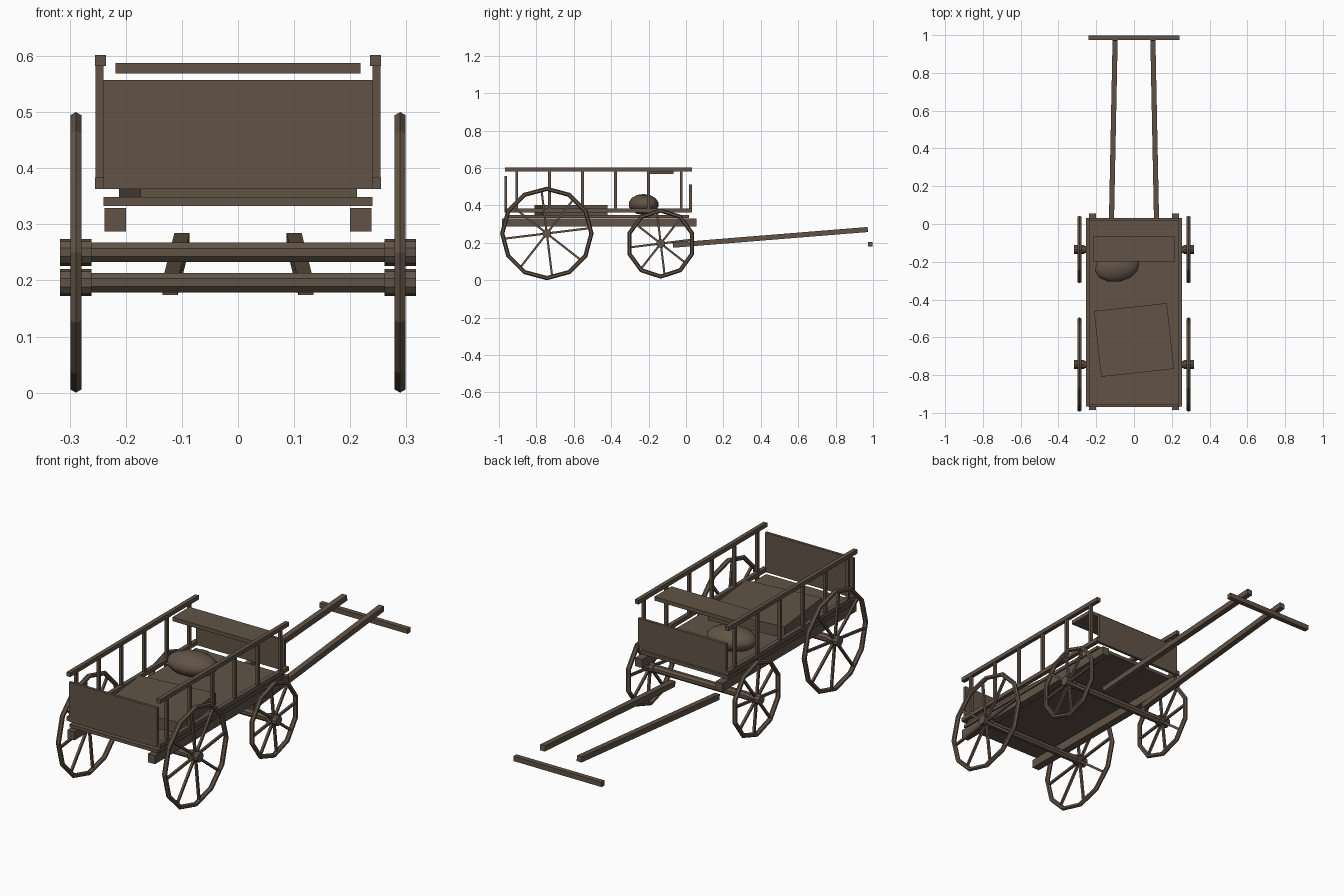
import bpy, math
from mathutils import Vector, Matrix

if "Cube" in bpy.data.objects:
    bpy.data.objects.remove(bpy.data.objects["Cube"], do_unlink=True)

wood = bpy.data.materials.new("weathered_brown_wood")
wood.use_nodes = True
colour = (0.122, 0.088, 0.063, 1)
wood.diffuse_color = colour
bsdf = wood.node_tree.nodes["Principled BSDF"]
bsdf.inputs["Base Color"].default_value = colour
bsdf.inputs["Roughness"].default_value = 0.9


def finish(name):
    ob = bpy.context.object
    ob.name = name
    ob.data.materials.append(wood)
    return ob


def box(name, centre, size, turn=0):
    bpy.ops.mesh.primitive_cube_add(size=1, location=centre, rotation=(0, 0, turn))
    ob = finish(name)
    ob.scale = size
    return ob


def beam(name, start, end, thick):
    """Square bar between two points."""
    a, b = Vector(start), Vector(end)
    ob = box(name, (a + b) / 2, (thick, thick, (b - a).length))
    d = (b - a).normalized()
    side = Vector((1, 0, 0))
    side = (side - d * side.dot(d)).normalized()
    ob.rotation_euler = Matrix((side, d.cross(side), d)).transposed().to_euler()
    return ob


def rod(name, centre, radius, length, sides):
    """Cylinder lying along x, with a flat facet on top."""
    bpy.ops.mesh.primitive_cylinder_add(vertices=sides, radius=radius, depth=length, location=centre,
                                        rotation=(0, math.pi / 2, 0))
    ob = finish(name)
    ob.data.transform(Matrix.Rotation(math.pi / sides, 4, 'Z'))
    return ob


def wheel(name, x, y, z, radius, sides):
    # Faceted rim
    bpy.ops.mesh.primitive_torus_add(major_segments=sides, minor_segments=6, major_radius=radius - 0.0115,
                                     minor_radius=0.0115, location=(x, y, z), rotation=(0, math.pi / 2, 0))
    finish(name + "_rim")
    rod(name + "_hub", (x, y, z), 0.024, 0.056, 10)
    # Eight spokes
    for i in range(8):
        a = math.radians(7 + 45 * i)
        r = radius - 0.016
        tip = (x, y + r * math.cos(a), z + r * math.sin(a))
        beam(f"{name}_spoke_{i + 1}", (x, y, z), tip, 0.011)


# Running gear
for end, y, z, radius, sides in (("rear", -0.744, 0.25, 0.25, 12), ("front", -0.135, 0.196, 0.188, 10)):
    rod(end + "_axle", (0, y, z), 0.019, 0.54, 8)
    for side, s in (("left", 1), ("right", -1)):
        wheel(f"{end}_{side}_wheel", s * 0.289, y, z, radius, sides)

# Cargo bed and end boards
box("bed_floor", (0, -0.475, 0.341), (0.48, 0.98, 0.016))
box("rear_board", (0, -0.963, 0.46), (0.48, 0.014, 0.194))
box("front_board", (0, 0.024, 0.438), (0.48, 0.014, 0.15))
box("seat_plank", (0, -0.132, 0.578), (0.436, 0.133, 0.019))

# Side frames
for side, s in (("left", 1), ("right", -1)):
    box(side + "_chassis_beam", (s * 0.219, -0.465, 0.308), (0.038, 1.04, 0.042))
    for level, z in (("top", 0.592), ("bottom", 0.373)):
        box(f"{side}_{level}_rail", (s * 0.245, -0.467, z), (0.02, 1.0, 0.02))
    for i in range(6):
        box(f"{side}_post_{i + 1}", (s * 0.247, -0.905 + 0.176 * i, 0.482), (0.014, 0.015, 0.2))
    # Pulling shafts
    beam(side + "_shaft", (s * 0.121, -0.07, 0.187), (s * 0.1, 0.972, 0.271), 0.027)

box("pull_crossbar", (0, 0.986, 0.192), (0.48, 0.024, 0.024))

# Load
box("cargo_slab", (0, -0.614, 0.376), (0.388, 0.35, 0.054), math.radians(6.2))
bpy.ops.mesh.primitive_uv_sphere_add(segments=12, ring_count=7, radius=1, location=(-0.09, -0.227, 0.405),
                                     rotation=(0, 0, math.radians(10)))
sack = finish("grain_sack")
sack.scale = (0.122, 0.082, 0.056)
bpy.ops.object.shade_smooth()
